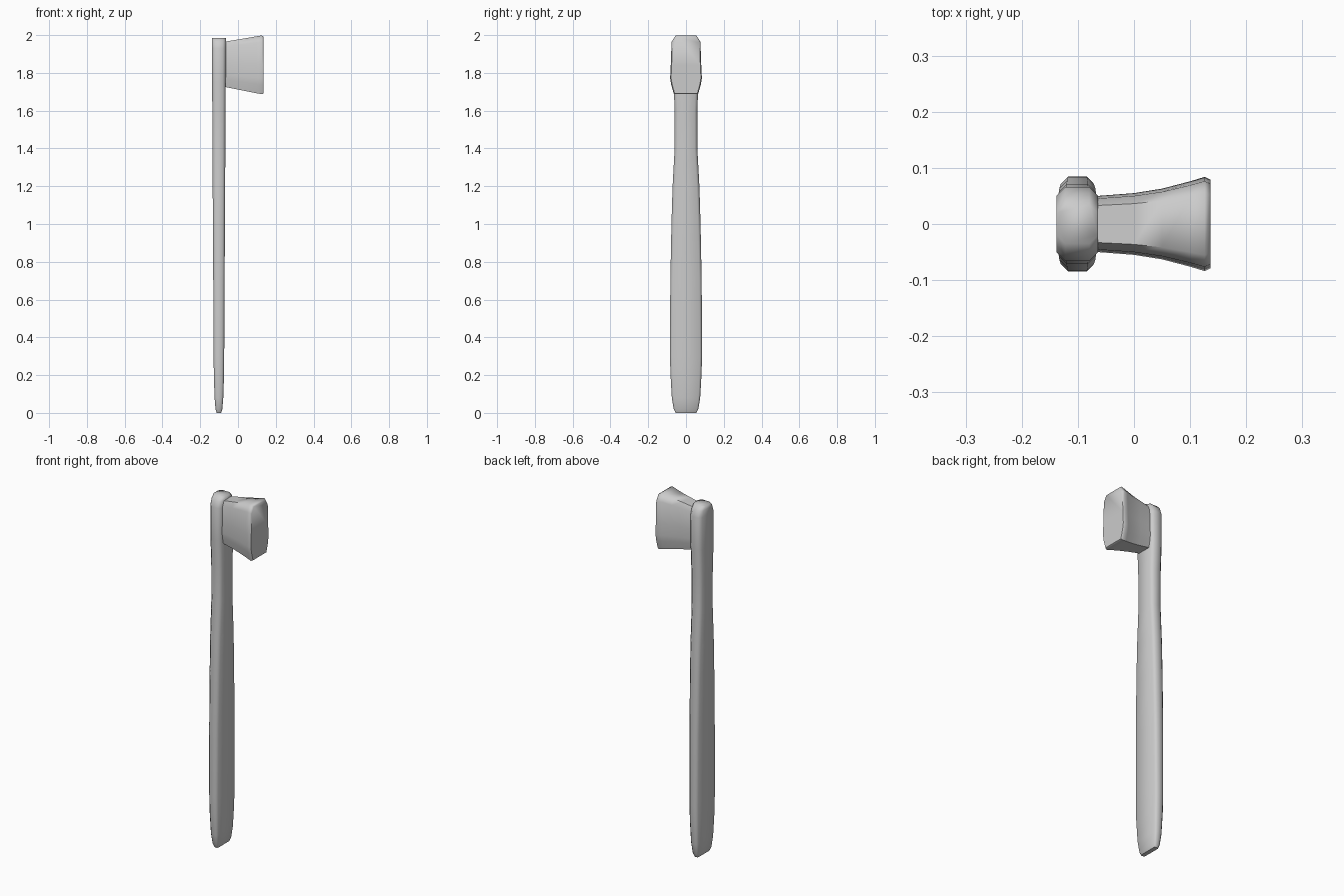
import bpy, bmesh, math

cube = bpy.data.objects.get("Cube")
if cube:
    bpy.data.objects.remove(cube, do_unlink=True)

grey = bpy.data.materials.new("plain_grey")
grey.use_nodes = True
colour = (0.6, 0.6, 0.6, 1)
grey.diffuse_color = colour
grey.node_tree.nodes["Principled BSDF"].inputs["Base Color"].default_value = colour


def chamfered(a, b, c):
    """Eight-sided loop of half sizes a and b with corner cut c."""
    quarter = [(a, b - c), (a - c, b)]
    loop = quarter + [(-u, v) for u, v in reversed(quarter)]
    return loop + [(-u, -v) for u, v in loop]


def loft(name, rings, angle):
    """Skin a list of closed rings and cap both ends."""
    bm = bmesh.new()
    loops = [[bm.verts.new(p) for p in ring] for ring in rings]
    for low, high in zip(loops, loops[1:]):
        for i in range(len(low)):
            j = (i + 1) % len(low)
            bm.faces.new((low[i], low[j], high[j], high[i]))
    bm.faces.new(loops[0])
    bm.faces.new(loops[-1])
    bmesh.ops.recalc_face_normals(bm, faces=bm.faces)
    mesh = bpy.data.meshes.new(name)
    bm.to_mesh(mesh)
    bm.free()
    obj = bpy.data.objects.new(name, mesh)
    bpy.context.collection.objects.link(obj)
    mesh.materials.append(grey)
    bpy.ops.object.select_all(action='DESELECT')
    obj.select_set(True)
    bpy.context.view_layer.objects.active = obj
    bpy.ops.object.shade_smooth_by_angle(angle=math.radians(angle))
    return obj


# Handle: height, half thickness in x, half width in y
handle_profile = [
    (0, .012, .055), (.02, .018, .065), (.08, .023, .075), (.2, .027, .082),
    (.3, .028, .085), (.7, .030, .083), (1, .032, .077), (1.2, .033, .071),
    (1.4, .034, .060), (1.6, .035, .060), (1.75, .036, .066),
    (1.93, .037, .066), (1.965, .037, .054), (1.985, .037, .035)]
rings = []
for z, thick, wide in handle_profile:
    loop = chamfered(thick, wide, thick * .42)
    rings.append([(u - .101, v, z) for u, v in loop])
loft("handle", rings, 62)

# Bristle block: flares outward from the head along x
# x, half width, bottom, top
bristle_profile = [
    (-.08, .049, 1.728, 1.963), (-.065, .050, 1.725, 1.966),
    (0, .055, 1.712, 1.977), (.05, .063, 1.702, 1.985),
    (.1, .076, 1.692, 1.994), (.126, .084, 1.687, 1.998),
    (.136, .079, 1.692, 1.992)]
rings = []
for x, wide, low, high in bristle_profile:
    middle, tall = (low + high) / 2, (high - low) / 2
    # Upper corners are cut shallow, lower ones taper longer
    half = [(wide * .66, tall), (wide * .91, tall * .78), (wide * .96, 0),
            (wide, -tall * .45), (wide * .93, -tall * .68),
            (wide * .76, -tall)]
    loop = half + [(-u, v) for u, v in reversed(half)]
    rings.append([(x, u, middle + v) for u, v in loop])
loft("bristles", rings, 62)
